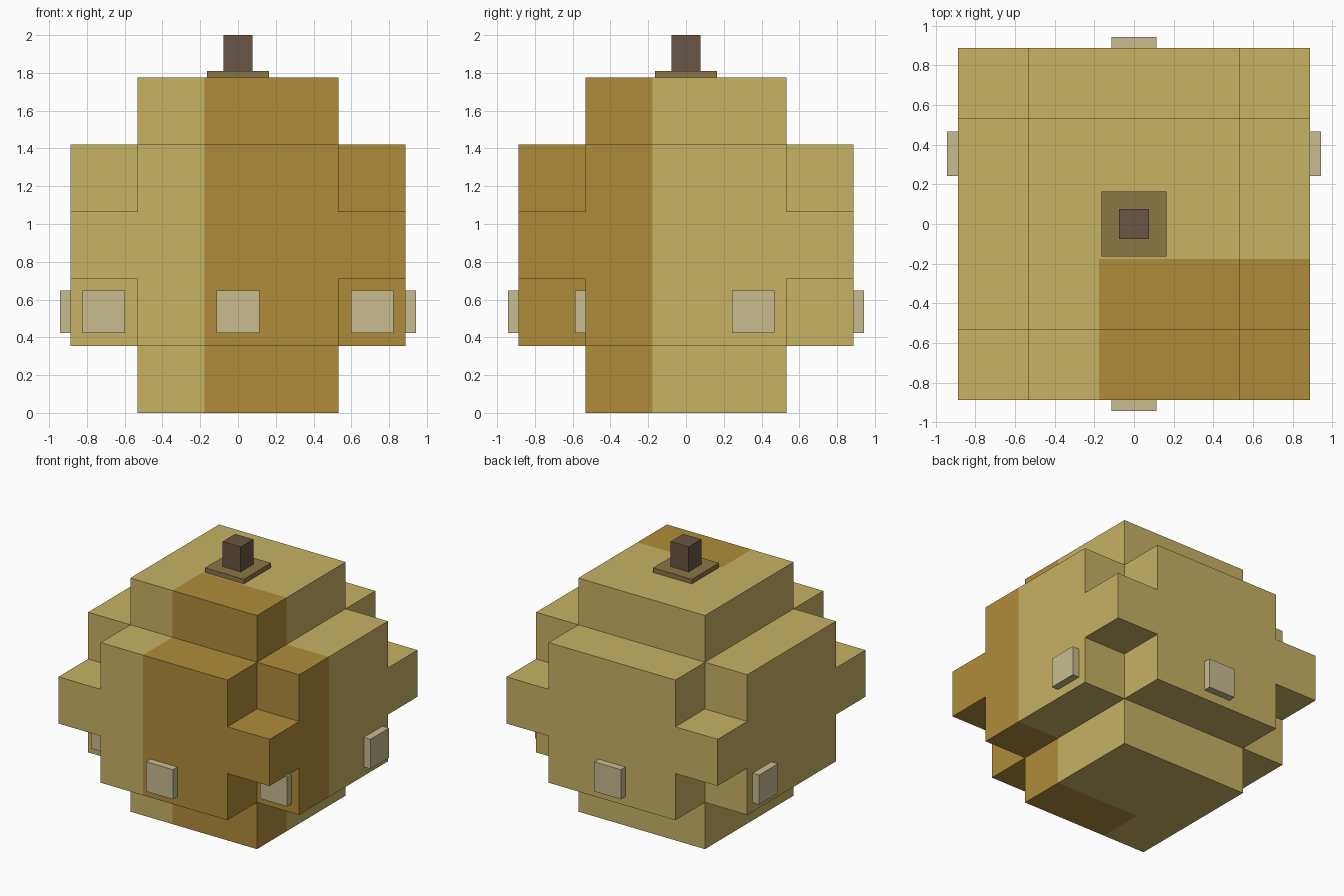
import bpy, bmesh
from mathutils import Vector

if "Cube" in bpy.data.objects:
    bpy.data.objects.remove(bpy.data.objects["Cube"])

CELL = 0.355          # size of one body block
N = 5                 # blocks per side
TOP = N * CELL


def material(name, hex_code):
    def linear(c):
        return c / 12.92 if c <= 0.04045 else ((c + 0.055) / 1.055) ** 2.4
    mat = bpy.data.materials.new(name)
    rgb = [linear(int(hex_code[i:i + 2], 16) / 255) for i in (0, 2, 4)]
    mat.diffuse_color = (*rgb, 1)
    mat.use_nodes = True
    mat.node_tree.nodes["Principled BSDF"].inputs["Base Color"].default_value = mat.diffuse_color
    return mat


straw = material("straw yellow", "C8B264")
ochre = material("ochre patch", "B08C3A")
cream = material("cream", "C8BC90")
bark = material("olive brown", "8C7646")
stem_brown = material("stem brown", "6A5646")


def finish(name, bm, mats):
    mesh = bpy.data.meshes.new(name)
    bm.to_mesh(mesh)
    bm.free()
    obj = bpy.data.objects.new(name, mesh)
    bpy.context.collection.objects.link(obj)
    for mat in mats:
        mesh.materials.append(mat)
    return obj


def box(name, centre, size, mat):
    bm = bmesh.new()
    bmesh.ops.create_cube(bm, size=1)
    bmesh.ops.scale(bm, vec=size, verts=bm.verts)
    bmesh.ops.translate(bm, vec=centre, verts=bm.verts)
    return finish(name, bm, [mat])


# Body: a stepped block ball; keep blocks with at most three steps
# beyond the core, so edges shorten in layers
def filled(i, j, k):
    if not all(0 <= c < N for c in (i, j, k)):
        return False
    outer_x, outer_y, outer_z = (c in (0, N - 1) for c in (i, j, k))
    if outer_z:                        # lowest and highest layers: 3 x 3
        return not (outer_x or outer_y)
    if k == N // 2:                    # middle layer: full 5 x 5
        return True
    return not (outer_x and outer_y)   # between: corners missing


bm = bmesh.new()
for cell in [(i, j, k) for i in range(N) for j in range(N) for k in range(N)]:
    if not filled(*cell):
        continue
    mid = Vector([(c + 0.5 - N / 2) * CELL for c in cell])
    mid.z += TOP / 2
    for axis in range(3):
        for sign in (-1, 1):
            near = list(cell)
            near[axis] += sign
            if filled(*near):
                continue
            # one quad on each exposed block side
            n, u, v = Vector(), Vector(), Vector()
            n[axis] = sign * CELL / 2
            u[(axis + 1) % 3] = CELL / 2
            v[(axis + 2) % 3] = sign * CELL / 2
            corners = (-u - v, u - v, u + v, v - u)
            face = bm.faces.new([bm.verts.new(mid + n + c) for c in corners])
            # ochre patch fills the front right quarter
            face.material_index = int(cell[0] >= 2 and cell[1] <= 1)
bmesh.ops.remove_doubles(bm, verts=bm.verts, dist=0.001)
bmesh.ops.dissolve_limit(bm, angle_limit=0.01, verts=bm.verts,
                         edges=bm.edges, delimit={'MATERIAL'})
finish("body", bm, [straw, ochre])

# Cream knobs around the lower body
KNOB, DEPTH, KNOB_Z = 0.225, 0.055, 0.535
wall, recess = TOP / 2 + DEPTH / 2, 1.5 * CELL + DEPTH / 2
for name, y in (("front", -wall), ("back", wall)):
    box(name + "_knob", (0, y, KNOB_Z), (KNOB, DEPTH, KNOB), cream)
for name, s in (("left", -1), ("right", 1)):
    box(name + "_knob", (s * wall, 0.355, KNOB_Z), (DEPTH, KNOB, KNOB), cream)
    box(name + "_recess_knob", (s * 0.71, -recess, KNOB_Z),
        (KNOB, DEPTH, KNOB), cream)

# Stem on its flat base
box("stem_base", (0, 0, TOP + 0.0175), (0.326, 0.326, 0.035), bark)
box("stem", (0, 0, 1.905), (0.152, 0.152, 0.19), stem_brown)
